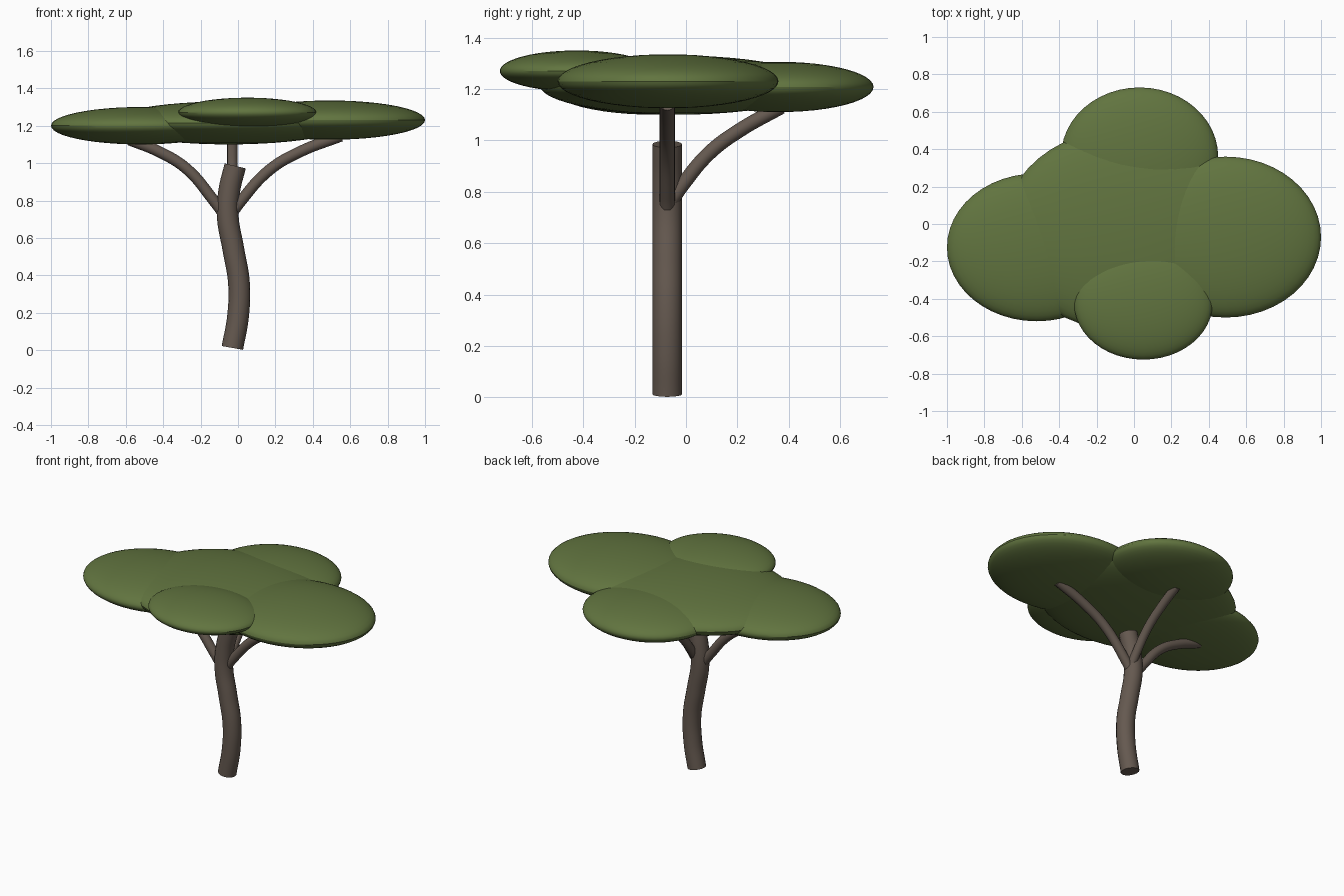
import bpy

default_cube = bpy.data.objects.get("Cube")
if default_cube:
    bpy.data.objects.remove(default_cube, do_unlink=True)


def make_material(name, color):
    mat = bpy.data.materials.new(name)
    mat.use_nodes = True
    mat.diffuse_color = (*color, 1)
    bsdf = next(n for n in mat.node_tree.nodes if n.type == "BSDF_PRINCIPLED")
    bsdf.inputs["Base Color"].default_value = (*color, 1)
    bsdf.inputs["Roughness"].default_value = 0.9
    return mat


bark = make_material("bark brown", (0.13, 0.10, 0.08))
leaf = make_material("leaf green", (0.12, 0.175, 0.05))


def smooth(obj):
    bpy.ops.object.select_all(action="DESELECT")
    obj.select_set(True)
    bpy.context.view_layer.objects.active = obj
    bpy.ops.object.shade_smooth_by_angle()


def limb(name, points, radius):
    """Round limb with flat ends, swept along a smooth path."""
    curve = bpy.data.curves.new(name, "CURVE")
    curve.dimensions = "3D"
    curve.bevel_depth = radius
    curve.bevel_resolution = 6
    curve.use_fill_caps = True
    curve.resolution_u = 8
    spline = curve.splines.new("BEZIER")
    spline.bezier_points.add(len(points) - 1)
    for bp, co in zip(spline.bezier_points, points):
        bp.co = co
        bp.handle_left_type = bp.handle_right_type = "AUTO"
    curve.materials.append(bark)
    obj = bpy.data.objects.new(name, curve)
    bpy.context.collection.objects.link(obj)
    bpy.ops.object.select_all(action="DESELECT")
    obj.select_set(True)
    bpy.context.view_layer.objects.active = obj
    bpy.ops.object.convert(target="MESH")
    obj = bpy.context.object
    obj.name = name
    smooth(obj)


def leaf_pad(name, center, radii):
    """Flattened ellipsoid of foliage."""
    bpy.ops.mesh.primitive_uv_sphere_add(segments=48, ring_count=24, location=center)
    obj = bpy.context.object
    obj.name = name
    obj.scale = radii
    bpy.ops.object.transform_apply(location=False, rotation=False, scale=True)
    obj.data.materials.append(leaf)
    smooth(obj)


# Trunk and branches, the side branches lying in the trunk's plane
Y = -0.073
limb("trunk", [(x, Y, z) for x, z in (
    (-0.03, 0.012), (0.0, 0.18), (0.005, 0.36), (-0.025, 0.54),
    (-0.055, 0.72), (-0.047, 0.85), (-0.015, 0.985))], 0.058)
limb("right_branch", [(x, Y, z) for x, z in (
    (-0.05, 0.69), (-0.13, 0.80), (-0.275, 0.97), (-0.42, 1.06), (-0.58, 1.125))], 0.03)
limb("left_branch", [(x, Y, z) for x, z in (
    (-0.04, 0.72), (0.01, 0.79), (0.17, 0.965), (0.33, 1.06), (0.55, 1.145))], 0.03)
limb("back_branch", [(-0.03, y, z) for y, z in (
    (-0.06, 0.76), (-0.015, 0.825), (0.093, 0.953), (0.21, 1.04), (0.37, 1.13))], 0.028)

# Canopy
leaf_pad("canopy_center", (-0.05, -0.03, 1.215), (0.65, 0.54, 0.115))
leaf_pad("canopy_right", (-0.52, -0.125, 1.2), (0.48, 0.395, 0.1))
leaf_pad("canopy_left", (0.49, -0.07, 1.23), (0.51, 0.43, 0.105))
leaf_pad("canopy_back", (0.03, 0.36, 1.208), (0.42, 0.37, 0.098))
leaf_pad("canopy_front", (0.05, -0.425, 1.27), (0.37, 0.3, 0.08))
